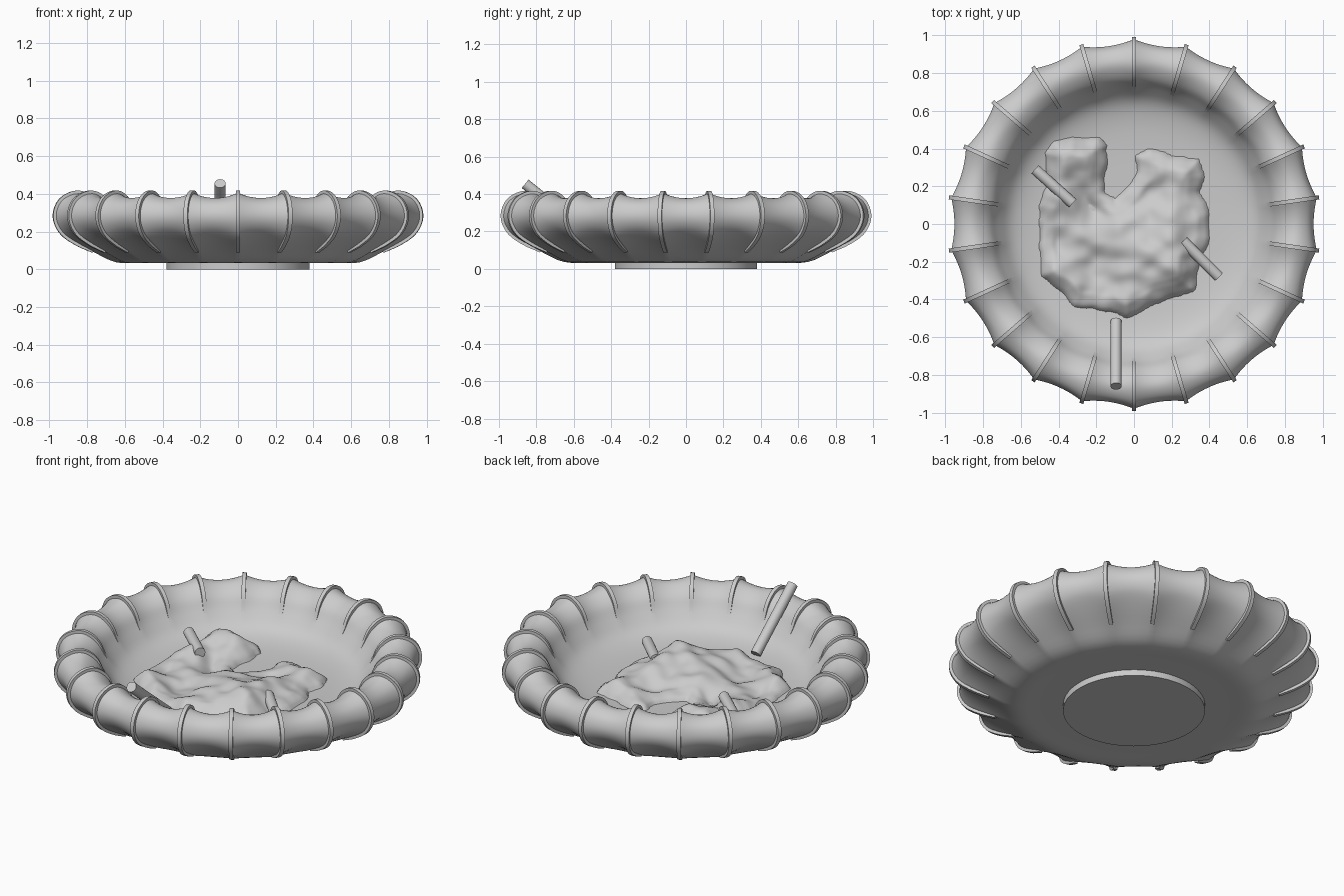
import bpy, bmesh, math
from mathutils import Vector, noise
from mathutils.geometry import interpolate_bezier

if "Cube" in bpy.data.objects:
    bpy.data.objects.remove(bpy.data.objects["Cube"])

N = 22          # scallops / ribs
SEG = 12        # columns per scallop


def finish(bm, name, angle=40):
    bmesh.ops.recalc_face_normals(bm, faces=bm.faces[:])
    me = bpy.data.meshes.new(name)
    bm.to_mesh(me)
    bm.free()
    ob = bpy.data.objects.new(name, me)
    bpy.context.collection.objects.link(ob)
    bpy.ops.object.select_all(action='DESELECT')
    ob.select_set(True)
    bpy.context.view_layer.objects.active = ob
    bpy.ops.object.shade_smooth_by_angle(angle=math.radians(angle))
    return ob


def smooth_path(pts, steps):
    """Catmull-Rom through points, all components interpolated."""
    out = []
    for i in range(len(pts) - 1):
        a, b = pts[i], pts[i + 1]
        p = pts[max(i - 1, 0)]
        q = pts[min(i + 2, len(pts) - 1)]
        out += interpolate_bezier(a, a + (b - p) / 6, b - (q - a) / 6, b, steps + 1)[:-1]
    return out + [pts[-1]]


# Bowl cross-section: radius, height, scallop strength
raw = [(.36, .035, 0), (.5, .035, 0), (.65, .038, .05), (.77, .105, .5), (.89, .185, 1), (.938, .235, 1),
       (.952, .29, 1), (.93, .345, 1), (.88, .375, 1), (.83, .372, 1), (.77, .335, .6),
       (.72, .27, .2), (.65, .2, 0), (.55, .165, 0), (.4, .15, 0), (.2, .145, 0)]
prof = smooth_path([Vector(p) for p in raw], 4)
normals = []
for i in range(len(prof)):
    d = prof[min(i + 1, len(prof) - 1)] - prof[max(i - 1, 0)]
    normals.append(Vector((d.y, -d.x)).normalized())


def prof_point(i, amount):
    p, n = prof[i], normals[i]
    return p.x + n.x * amount, p.y + n.y * amount


# Scalloped bowl
bm = bmesh.new()
cols = []
for k in range(N * SEG):
    a = math.pi / 2 + 2 * math.pi * k / (N * SEG)
    t = abs(2 * (k % SEG) / SEG - 1)             # 1 at ribs, 0 between
    col = []
    for i, p in enumerate(prof):
        r, z = prof_point(i, .027 * t ** 2 * p.z)
        col.append(bm.verts.new((r * math.cos(a), r * math.sin(a), z)))
    cols.append(col)
for k in range(len(cols)):
    c, d = cols[k], cols[(k + 1) % len(cols)]
    for i in range(len(prof) - 1):
        bm.faces.new((c[i], d[i], d[i + 1], c[i + 1]))
bm.faces.new([c[0] for c in cols])
bm.faces.new([c[-1] for c in cols])
finish(bm, "bowl")

# Narrow ribs over the rim
bm = bmesh.new()
first = next(i for i, p in enumerate(prof) if p.z > .4)
last = max(i for i, p in enumerate(prof) if p.z > .12)
for k in range(N):
    a = math.pi / 2 + 2 * math.pi * k / N
    u, s = Vector((math.cos(a), math.sin(a), 0)), Vector((-math.sin(a), math.cos(a), 0))
    rows = []
    for i in range(first, last + 1):
        w = prof[i].z
        top = .027 * w + .016 * min(1, w * 1.3) - .004
        ring = []
        for off, side in ((top, -.011), (top, .011), (-.02, .011), (-.02, -.011)):
            r, z = prof_point(i, off)
            ring.append(bm.verts.new(u * r + s * side + Vector((0, 0, z))))
        rows.append(ring)
    for A, B in zip(rows, rows[1:]):
        for j in range(4):
            bm.faces.new((A[j], A[(j + 1) % 4], B[(j + 1) % 4], B[j]))
    bm.faces.new(rows[0])
    bm.faces.new(rows[-1])
finish(bm, "rim_ribs")

# Foot disc
bm = bmesh.new()
bmesh.ops.create_cone(bm, cap_ends=True, segments=64, radius1=.38, radius2=.38, depth=.05)
bmesh.ops.translate(bm, verts=bm.verts, vec=(0, 0, .025))
finish(bm, "foot")

# Ash heap: height field inside an irregular outline
outline = [Vector(p) for p in [
    (-.48, .38), (-.43, .44), (-.33, .465), (-.19, .455), (-.14, .42), (-.15, .3), (-.16, .17), (-.1, .13),
    (-.03, .2), (.02, .27), (.01, .36), (.08, .4), (.2, .36), (.34, .34), (.37, .25), (.35, .17), (.4, .05),
    (.4, -.08), (.34, -.2), (.32, -.35), (.25, -.38), (.12, -.42), (-.04, -.5), (-.13, -.46),
    (-.32, -.44), (-.38, -.36), (-.49, -.28), (-.5, -.1), (-.5, .1), (-.46, .22)]]


def inside_distance(p):
    best, inside = 9, False
    for a, b in zip(outline, outline[1:] + outline[:1]):
        e = b - a
        f = max(0, min(1, (p - a).dot(e) / e.length_squared))
        best = min(best, (p - a - e * f).length)
        if (a.y > p.y) != (b.y > p.y) and p.x < a.x + e.x * (p.y - a.y) / e.y:
            inside = not inside
    return best if inside else -best


bm = bmesh.new()
grid = {}
H = .0125
for i in range(-44, 37):
    for j in range(-44, 41):
        p = Vector((i * H, j * H))
        d = inside_distance(p)
        if d > -.025:
            q = Vector((p.x, p.y, .3))
            d += .012 * noise.noise(q * 14)
            rise = .06 * math.sqrt(min(1, max(0, d) / .07))
            bumps = .065 * noise.noise(q * 4.5) + .022 * noise.noise(q * 11)
            z = .142 + .06 * max(0, p.length - .3) + rise + bumps * min(1, max(0, d) / .1)
            z += .05 * math.exp(-((p.x - .12) ** 2 + (p.y + .15) ** 2) / .03) * min(1, max(0, d) / .1)
            grid[i, j] = bm.verts.new((p.x, p.y, z + min(0, d)))
for i, j in list(grid):
    quad = [grid.get(k) for k in ((i, j), (i + 1, j), (i + 1, j + 1), (i, j + 1))]
    if all(quad):
        bm.faces.new(quad)
finish(bm, "ash_heap", 60)


# Stubs lying in the bowl
def stub(name, a, b, radius=.029):
    a, b = Vector(a), Vector(b)
    bm = bmesh.new()
    bmesh.ops.create_cone(bm, cap_ends=True, segments=24, radius1=radius, radius2=radius, depth=(b - a).length)
    ob = finish(bm, name)
    ob.location = (a + b) / 2
    ob.rotation_euler = (b - a).to_track_quat('Z', 'Y').to_euler()


stub("stub_front", (-.095, -.515, .175), (-.095, -.86, .455))
stub("stub_left", (-.525, .29, .225), (-.325, .11, .225))
stub("stub_right", (.26, -.09, .21), (.45, -.28, .195))
